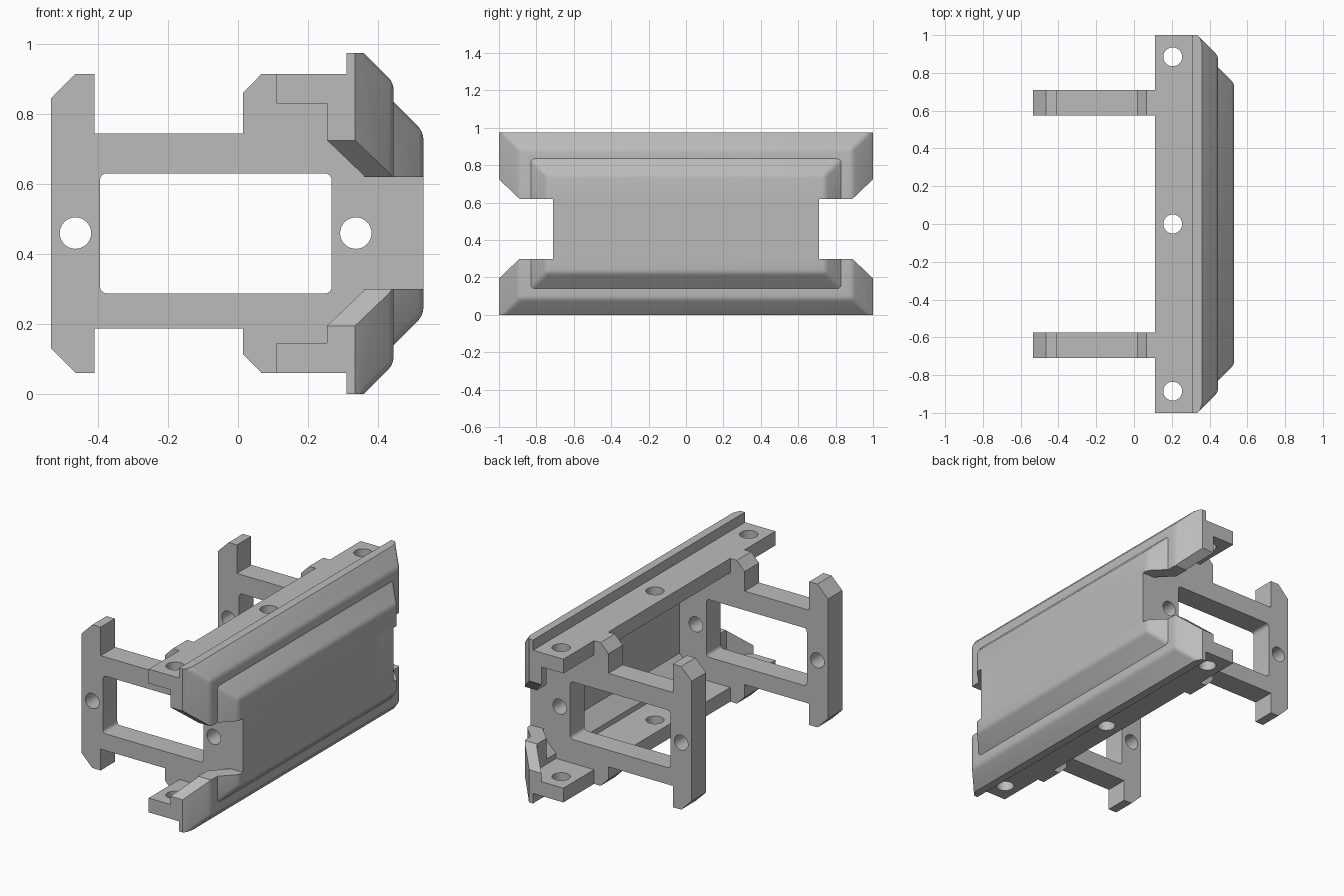
import bpy, bmesh
from math import cos, sin, pi, radians

if "Cube" in bpy.data.objects:
    bpy.data.objects.remove(bpy.data.objects["Cube"], do_unlink=True)

grey = bpy.data.materials.new("plain grey")
grey.use_nodes = True
grey.diffuse_color = (0.5, 0.5, 0.5, 1)
grey.node_tree.nodes["Principled BSDF"].inputs["Base Color"].default_value = (0.5, 0.5, 0.5, 1)


def finish(name, bm):
    bmesh.ops.recalc_face_normals(bm, faces=bm.faces[:])
    mesh = bpy.data.meshes.new(name)
    bm.to_mesh(mesh)
    bm.free()
    mesh.materials.append(grey)
    obj = bpy.data.objects.new(name, mesh)
    bpy.context.collection.objects.link(obj)
    return obj


def loft(name, rings, round_from=None):
    """Stack of rectangles (x, half_y, z_low, z_high); edges past round_from are softened."""
    bm = bmesh.new()
    loops = [[bm.verts.new((x, y, z)) for y, z in ((-h, a), (h, a), (h, b), (-h, b))]
             for x, h, a, b in rings]
    for p, q in zip(loops, loops[1:]):
        for i in range(4):
            j = (i + 1) % 4
            bm.faces.new((p[i], p[j], q[j], q[i]))
    bm.faces.new(loops[0])
    bm.faces.new(loops[-1])
    bmesh.ops.recalc_face_normals(bm, faces=bm.faces[:])
    if round_from is not None:
        edges = [e for e in bm.edges if any(v.co.x > round_from for v in e.verts)]
        bmesh.ops.bevel(bm, geom=edges, offset=0.018, segments=3, profile=0.5, affect='EDGES')
    return finish(name, bm)


def prism(name, points, axis, low, high):
    """Outline extruded along one axis."""
    place = {'x': lambda u, v, t: (t, u, v),
             'y': lambda u, v, t: (u, t, v),
             'z': lambda u, v, t: (u, v, t)}[axis]
    bm = bmesh.new()
    a, b = [[bm.verts.new(place(u, v, t)) for u, v in points] for t in (low, high)]
    bm.faces.new(a)
    bm.faces.new(b)
    for i in range(len(a)):
        j = (i + 1) % len(a)
        bm.faces.new((a[i], a[j], b[j], b[i]))
    return finish(name, bm)


def circle(u, v, r, n=32):
    return [(u + r * cos(2 * pi * i / n), v + r * sin(2 * pi * i / n)) for i in range(n)]


def rounded_rect(u0, u1, v0, v1, r, n=4):
    points = []
    for k, (u, v) in enumerate(((u1 - r, v1 - r), (u0 + r, v1 - r), (u0 + r, v0 + r), (u1 - r, v0 + r))):
        for i in range(n + 1):
            a = (k + i / n) * pi / 2
            points.append((u + r * cos(a), v + r * sin(a)))
    return points


def combine(obj, other, operation='DIFFERENCE'):
    other.hide_render = True
    mod = obj.modifiers.new("cut", 'BOOLEAN')
    mod.operation = operation
    mod.solver = 'EXACT'
    mod.object = other
    bpy.ops.object.select_all(action='DESELECT')
    bpy.context.view_layer.objects.active = obj
    obj.select_set(True)
    bpy.ops.object.modifier_apply(modifier=mod.name)
    bpy.data.objects.remove(other, do_unlink=True)


# Side shell: flanged frame with a raised panel
shell = loft("side_shell", [
    (0.11, 1.0, 0.06, 0.915), (0.31, 1.0, 0.06, 0.915), (0.311, 1.0, 0.0, 0.975),
    (0.335, 1.0, 0.0, 0.975), (0.36, 0.975, 0.0, 0.975), (0.445, 0.89, 0.085, 0.89)], 0.44)
panel = loft("raised_panel", [
    (0.42, 0.83, 0.14, 0.835), (0.445, 0.83, 0.14, 0.835), (0.53, 0.745, 0.225, 0.75)], 0.52)
combine(shell, panel, 'UNION')

# Hollow inside, open at both ends
combine(shell, loft("cavity", [
    (0.05, 1.205, 0.145, 0.83), (0.36, 0.895, 0.145, 0.83),
    (0.361, 0.80, 0.175, 0.80), (0.445, 0.715, 0.26, 0.715)]))

# Flared notch at each end, and screw holes through both flanges
notch = [(0.71, 0.3), (0.71, 0.62), (0.89, 0.62), (1.05, 0.773), (1.05, 0.147), (0.89, 0.3)]
for side in (-1, 1):
    combine(shell, prism("notch", [(side * y, z) for y, z in notch], 'x', 0.2, 0.7))
for y in (-0.885, 0, 0.885):
    combine(shell, prism("flange_hole", circle(0.205, y, 0.05), 'z', -0.1, 1.1))

# Two upright end plates with a window and two holes
outline = [(-0.535, 0.13), (-0.465, 0.06), (-0.41, 0.06), (-0.41, 0.187), (0.015, 0.187),
           (0.015, 0.113), (0.067, 0.06), (0.36, 0.06), (0.5, 0.28), (0.53, 0.3),
           (0.53, 0.62), (0.5, 0.69), (0.36, 0.915), (0.067, 0.915), (0.015, 0.862),
           (0.015, 0.745), (-0.41, 0.745), (-0.41, 0.915), (-0.465, 0.915), (-0.535, 0.845)]
parts = [shell]
for name, low in (("front_plate", -0.71), ("back_plate", 0.575)):
    high = low + 0.135
    plate = prism(name, outline, 'y', low, high)
    cuts = [rounded_rect(-0.395, 0.268, 0.287, 0.631, 0.02),
            circle(-0.465, 0.46, 0.045), circle(0.337, 0.46, 0.045)]
    for cut in cuts:
        combine(plate, prism("opening", cut, 'y', low - 0.1, high + 0.1))
    parts.append(plate)

# Smooth rounded edges, keep corners sharp
bpy.ops.object.select_all(action='DESELECT')
for obj in parts:
    obj.select_set(True)
bpy.context.view_layer.objects.active = shell
bpy.ops.object.shade_smooth_by_angle(angle=radians(25))
